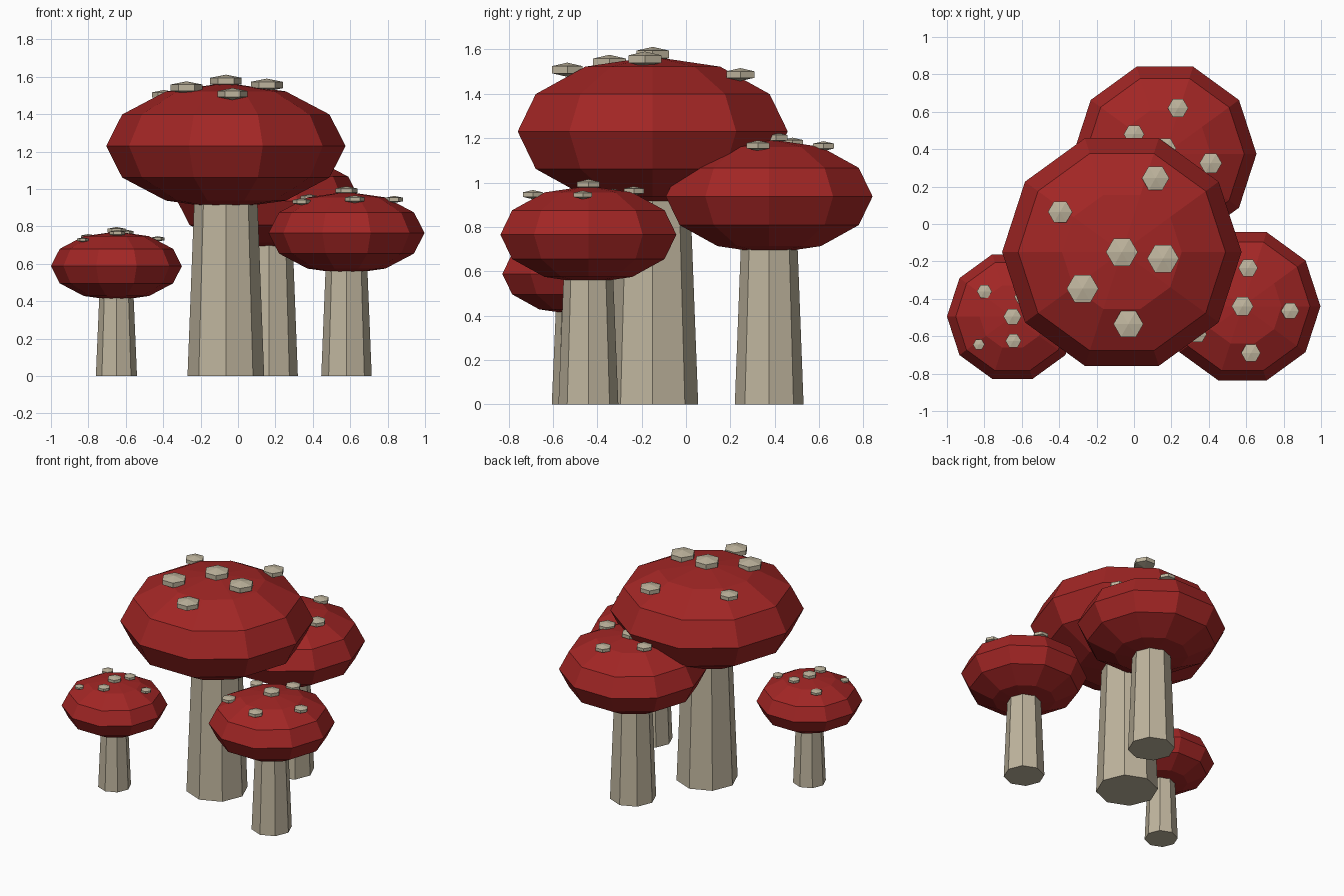
import bpy
import math
from mathutils import Matrix

cube = bpy.data.objects.get("Cube")
if cube:
    bpy.data.objects.remove(cube, do_unlink=True)


def make_material(name, color):
    mat = bpy.data.materials.new(name)
    mat.use_nodes = True
    mat.diffuse_color = (*color, 1)
    mat.node_tree.nodes["Principled BSDF"].inputs["Base Color"].default_value = (*color, 1)
    return mat


RED = make_material("cap red", (0.36, 0.019, 0.018))
BEIGE = make_material("pale beige", (0.52, 0.46, 0.34))


def finish(name, mat):
    obj = bpy.context.object
    obj.name = name
    obj.data.name = name
    obj.data.materials.append(mat)
    for poly in obj.data.polygons:
        poly.use_smooth = False
    return obj


def flat_ball(name, mat, center, radius, half_height, sides, rings, turn=0.0):
    """Squashed low-poly sphere with a corner on the x axis."""
    bpy.ops.mesh.primitive_uv_sphere_add(segments=sides, ring_count=rings, radius=1, location=center)
    obj = finish(name, mat)
    obj.data.transform(Matrix.Diagonal((radius, radius, half_height, 1)) @ Matrix.Rotation(turn, 4, "Z"))
    # put a corner exactly on +x
    corner = max(obj.data.vertices, key=lambda v: v.co.x).co
    obj.data.transform(Matrix.Rotation(-math.atan2(corner.y, corner.x), 4, "Z"))
    return obj


def stem(name, x, y, height, radius):
    """Tapered eight-sided stalk ending inside the cap."""
    bpy.ops.mesh.primitive_cone_add(vertices=8, radius1=radius, radius2=radius * 0.77,
                                    depth=height, location=(x, y, height / 2))
    finish(name, BEIGE)


def mushroom(label, x, y, z, radius, stem_radius, spots):
    half = radius * 0.527
    stem(label + "_stem", x, y, z, stem_radius)
    flat_ball(label + "_cap", RED, (x, y, z), radius, half, 10, 6)
    # spots rest on the dome; each is an offset from the cap centre and a size
    for i, (dx, dy, size) in enumerate(spots, 1):
        reach = math.hypot(dx, dy) / radius
        top = z + half * math.sqrt(1 - reach * reach) + size * 0.12
        flat_ball(f"{label}_spot_{i}", BEIGE, (x + dx, y + dy, top),
                  size / math.cos(math.pi / 6), size * 0.4, 6, 3)


mushroom("large", -0.065, -0.15, 1.23, 0.64, 0.205, [
    (0, 0, 0.085), (0.18, 0.395, 0.073), (-0.33, 0.215, 0.065),
    (0.22, -0.035, 0.085), (-0.21, -0.195, 0.085), (0.035, -0.385, 0.08)])

mushroom("back", 0.165, 0.375, 0.937, 0.49, 0.155, [
    (0, 0.03, 0.06), (0.07, 0.245, 0.055), (0.245, -0.05, 0.06), (-0.165, 0.105, 0.055)])

mushroom("left", 0.58, -0.44, 0.765, 0.417, 0.135, [
    (0, 0, 0.058), (0.03, 0.205, 0.052), (0.255, -0.025, 0.048),
    (0.045, -0.25, 0.052), (-0.24, -0.15, 0.048), (-0.2, 0.11, 0.045)])

mushroom("small", -0.65, -0.495, 0.588, 0.35, 0.11, [
    (0, 0, 0.048), (-0.15, 0.135, 0.04), (-0.18, -0.15, 0.031),
    (0.005, -0.13, 0.042), (0.05, 0.105, 0.04), (0.22, 0.05, 0.036)])
